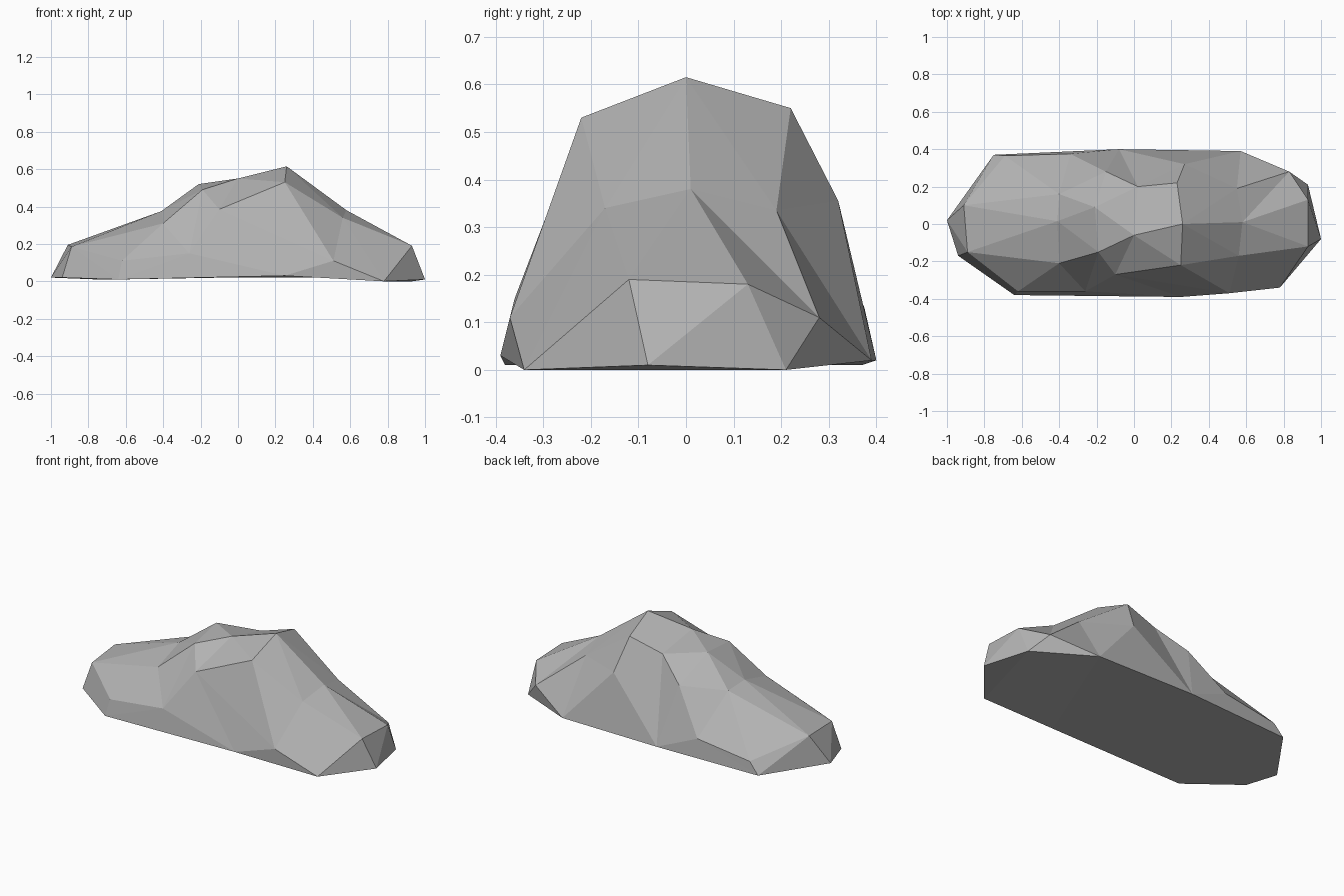
import bpy
import bmesh
from mathutils import Vector
from mathutils.geometry import delaunay_2d_cdt

default_cube = bpy.data.objects.get("Cube")
if default_cube:
    bpy.data.objects.remove(default_cube, do_unlink=True)


def make_material(name, colour):
    material = bpy.data.materials.new(name)
    material.use_nodes = True
    material.diffuse_color = colour
    material.node_tree.nodes["Principled BSDF"].inputs["Base Color"].default_value = colour
    return material


# Ground outline of the boulder, counter-clockwise
ground_rim = [
    (-1, .02, .02), (-.94, -.17, .02), (-.64, -.38, .01), (.25, -.39, .03),
    (.78, -.34, 0), (1, -.08, .01), (.93, .21, 0), (.57, .39, .02),
    (-.08, .4, .02), (-.75, .37, .01),
]
# Low shoulders that break up the flanks
shoulders = {
    "left_front": (.93, -.12, .19), "left_back": (.93, .13, .18),
    "left_corner": (.83, .28, .11), "back_low": (-.34, .375, .13),
    "back_corner": (-.69, .365, .08), "right_back": (-.91, .1, .195),
    "right_front": (-.89, -.15, .185), "front_corner": (-.62, -.36, .11),
    "front_low": (-.26, -.36, .15), "front_left": (.51, -.37, .11),
}
# Mid-height ledges
ledges = {
    "left_a": (.56, -.17, .34), "left_b": (.58, .01, .38), "left_c": (.55, .19, .335),
    "back_a": (.27, .32, .355), "back_b": (-.15, .28, .37), "right_a": (-.4, .16, .36),
    "right_b": (-.41, .015, .375), "right_c": (-.4, -.21, .31), "front_notch": (-.1, -.27, .385),
}
# Crest of the boulder
crest = {
    "peak": (.26, 0, .615), "front_peak": (.25, -.22, .53), "back_peak": (.23, .22, .55),
    "back_dip": (.02, .2, .49), "saddle": (0, -.06, .55),
    "right_peak": (-.21, .09, .52), "right_lip": (-.19, -.15, .49),
}
# Sharp edges the facets must follow
creases = [
    ("front_notch", "front_peak"), ("front_notch", "saddle"), ("saddle", "peak"),
    ("front_peak", "peak"), ("peak", "back_peak"), ("back_peak", "back_dip"),
    ("right_c", "right_lip"), ("right_lip", "front_notch"), ("right_lip", "saddle"),
    ("front_corner", "front_low"), ("front_left", "front_peak"),
    ("peak", "left_b"), ("front_peak", "left_a"), ("front_left", "left_a"),
    ("left_front", "left_back"), ("right_front", "right_back"),
    ("right_front", "right_c"), ("right_c", "front_low"),
    ("front_notch", "front_left"), ("front_low", "front_notch"),
]


def build_boulder(name, material):
    upper = {**shoulders, **ledges, **crest}
    names = list(upper)
    points = [Vector(p) for p in ground_rim + list(upper.values())]
    rim_count = len(ground_rim)

    # Triangulate in plan, with the rim pushed out so it encloses the flanks
    plan = [Vector((p.x, p.y)) * (1.2 if i < rim_count else 1)
            for i, p in enumerate(points)]
    edges = [(rim_count + names.index(a), rim_count + names.index(b)) for a, b in creases]
    _, _, faces, sources, _, _ = delaunay_2d_cdt(plan, edges, [], 0, 1e-5, True)

    bm = bmesh.new()
    verts = [bm.verts.new(p) for p in points]
    for face in faces:
        bm.faces.new([verts[sources[i][0]] for i in face])

    # Close the underside
    open_edges = [e for e in bm.edges if e.is_boundary]
    base = bmesh.ops.holes_fill(bm, edges=open_edges, sides=0)
    bmesh.ops.triangulate(bm, faces=base["faces"])
    bmesh.ops.recalc_face_normals(bm, faces=bm.faces[:])

    mesh = bpy.data.meshes.new(name)
    bm.to_mesh(mesh)
    bm.free()
    mesh.materials.append(material)
    boulder = bpy.data.objects.new(name, mesh)
    bpy.context.collection.objects.link(boulder)
    return boulder


stone = make_material("stone_grey", (.45, .45, .45, 1))
build_boulder("boulder", stone)
